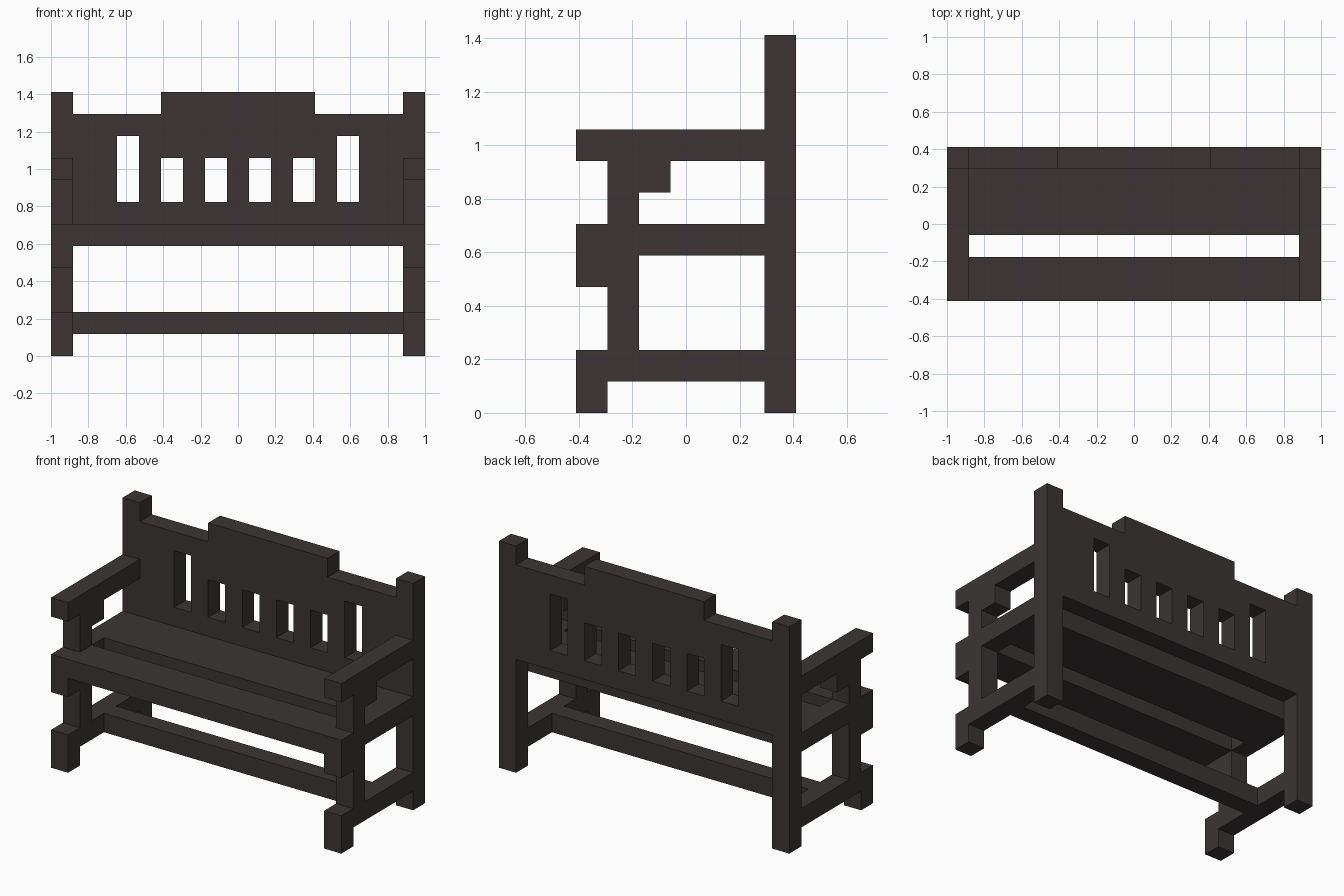
import bpy
import bmesh
from mathutils import Vector

cube = bpy.data.objects.get("Cube")
if cube:
    bpy.data.objects.remove(cube, do_unlink=True)

U = 2 / 17                    # beam thickness: bench is 17 x 7 x 12 beams
ORIGIN = Vector((-8.5, -3.5, 0))

wood = bpy.data.materials.new("dark_wood")
colour = (0.045, 0.036, 0.036, 1)
wood.diffuse_color = colour
wood.use_nodes = True
bsdf = wood.node_tree.nodes["Principled BSDF"]
bsdf.inputs["Base Color"].default_value = colour
bsdf.inputs["Roughness"].default_value = 0.8


def cells(rects):
    return {(a, b) for a0, a1, b0, b1 in rects
            for a in range(a0, a1) for b in range(b0, b1)}


def cut_board(name, place, direction, solid, holes=()):
    """Board cut from rectangles (a0, a1, b0, b1), extruded along direction."""
    bm = bmesh.new()
    for a, b in sorted(cells(solid) - cells(holes)):
        corners = ((a, b), (a + 1, b), (a + 1, b + 1), (a, b + 1))
        bm.faces.new([bm.verts.new((ORIGIN + Vector(place(*c))) * U) for c in corners])
    bmesh.ops.remove_doubles(bm, verts=bm.verts, dist=1e-4)
    result = bmesh.ops.extrude_face_region(bm, geom=bm.faces[:], use_keep_orig=True)
    moved = [v for v in result["geom"] if isinstance(v, bmesh.types.BMVert)]
    bmesh.ops.translate(bm, verts=moved, vec=Vector(direction) * U)
    bmesh.ops.recalc_face_normals(bm, faces=bm.faces)
    bmesh.ops.dissolve_limit(bm, angle_limit=0.01, verts=bm.verts, edges=bm.edges)
    mesh = bpy.data.meshes.new(name)
    bm.to_mesh(mesh)
    bm.free()
    mesh.materials.append(wood)
    obj = bpy.data.objects.new(name, mesh)
    bpy.context.collection.objects.link(obj)
    return obj


# Side frames, drawn in (y, z)
frame = [
    (6, 7, 0, 12),   # back post
    (1, 2, 1, 9),    # front post
    (0, 1, 0, 2),    # front foot
    (0, 6, 1, 2),    # lower rail
    (0, 1, 4, 6),    # front block
    (0, 6, 5, 6),    # seat rail
    (0, 6, 8, 9),    # armrest
    (1, 3, 7, 8),    # armrest bracket
]
for name, x in (("right_side_frame", 0), ("left_side_frame", 16)):
    cut_board(name, lambda y, z, x=x: (x, y, z), (1, 0, 0), frame)

# Backrest with raised centre and slots, drawn in (x, z)
slots = [(x, x + 1, 7, 9) for x in (5, 7, 9, 11)]
slots += [(x, x + 1, 7, 10) for x in (3, 13)]
cut_board("backrest", lambda x, z: (x, 6, z), (0, 1, 0),
          [(1, 16, 6, 11), (5, 12, 11, 12)], slots)

# Seat planks and lower stretcher, drawn in (x, y)
for name, y0, y1, z in (("front_seat_plank", 0, 2, 5),
                        ("rear_seat_plank", 3, 6, 5),
                        ("lower_stretcher", 3, 4, 1)):
    cut_board(name, lambda x, y, z=z: (x, y, z), (0, 0, 1), [(1, 16, y0, y1)])
